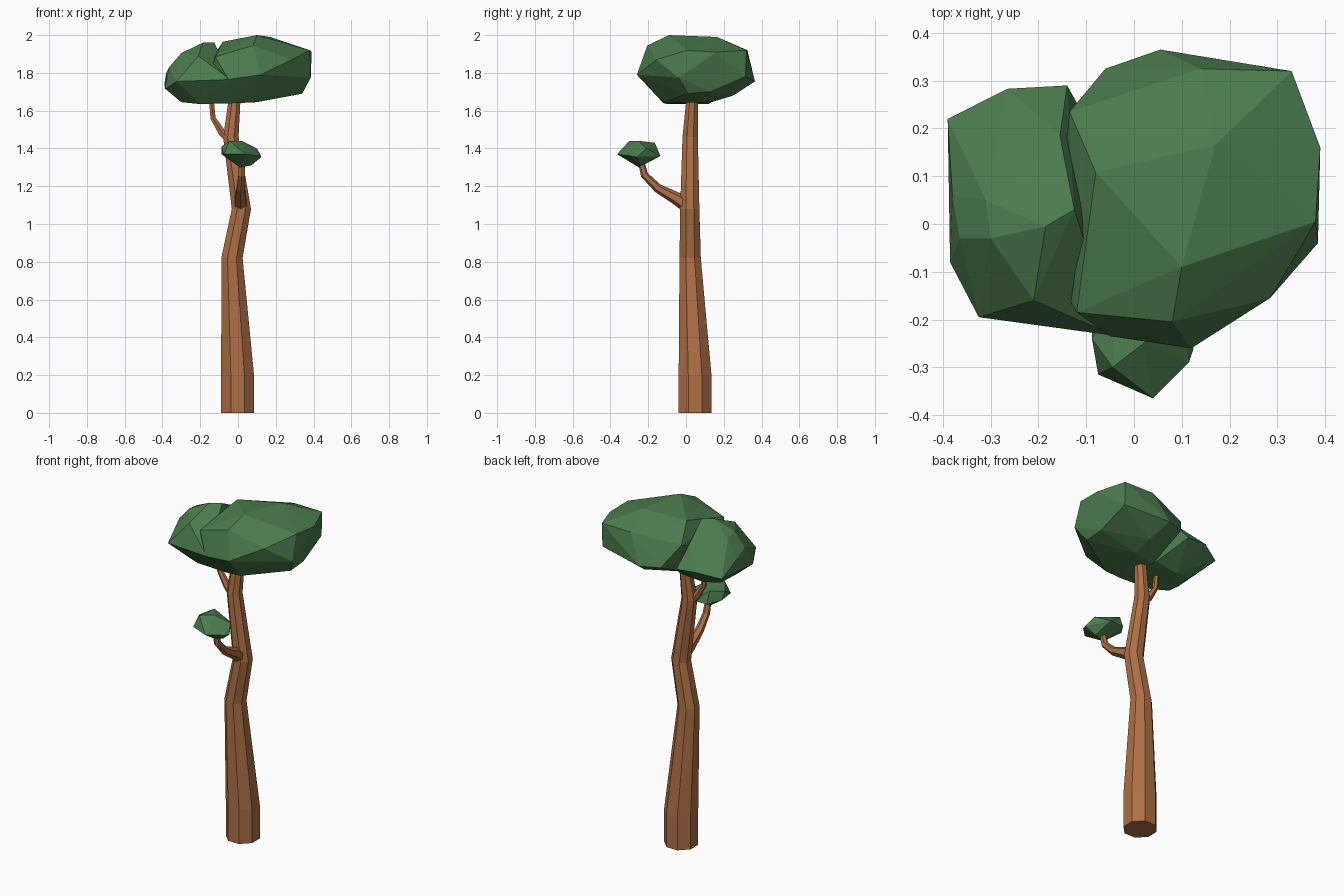
import bpy, bmesh, math
from mathutils import Vector


def material(name, rgb):
    m = bpy.data.materials.new(name)
    m.diffuse_color = (*rgb, 1)
    return m


bark = material("bark_brown", (0.42, 0.16, 0.06))
leaf = material("leaf_green", (0.072, 0.20, 0.075))


def finish(name, bm, mat):
    bmesh.ops.recalc_face_normals(bm, faces=bm.faces)
    me = bpy.data.meshes.new(name)
    bm.to_mesh(me)
    bm.free()
    me.materials.append(mat)
    ob = bpy.data.objects.new(name, me)
    bpy.context.collection.objects.link(ob)
    return ob


def tube(name, path, sides, upright=False):
    """Faceted tube through (x, y, z, radius) stations, capped at both ends."""
    bm = bmesh.new()
    pts = [Vector(p[:3]) for p in path]
    rings = []
    for i, p in enumerate(pts):
        d = pts[min(i + 1, len(pts) - 1)] - pts[max(i - 1, 0)]
        if upright:
            d = Vector((0, 0, 1))
        u = Vector((1, 0, 0))
        u = (u - d * u.dot(d) / d.length_squared).normalized()
        v = d.normalized().cross(u)
        ring = []
        for k in range(sides):
            a = 2 * math.pi * (k + 0.5) / sides
            ring.append(bm.verts.new(p + (u * math.cos(a) + v * math.sin(a)) * path[i][3]))
        rings.append(ring)
    for a, b in zip(rings, rings[1:]):
        for k in range(sides):
            j = (k + 1) % sides
            bm.faces.new((a[k], a[j], b[j], b[k]))
    bm.faces.new(rings[0])
    bm.faces.new(rings[-1])
    return finish(name, bm, bark)


def clump(name, points):
    """Chunky leaf clump: the convex hull of a few corner points."""
    bm = bmesh.new()
    verts = [bm.verts.new(p) for p in points]
    r = bmesh.ops.convex_hull(bm, input=verts)
    junk = {g for g in r["geom_interior"] + r["geom_unused"] if isinstance(g, bmesh.types.BMVert)}
    bmesh.ops.delete(bm, geom=list(junk), context="VERTS")
    return finish(name, bm, leaf)


# Trunk and its two branches
tube("trunk", [(-0.002, 0.048, 0, 0.094), (-0.002, 0.048, 0.2, 0.094),
               (-0.032, 0.022, 0.82, 0.061), (0.018, 0.02, 1.08, 0.055),
               (-0.038, 0.022, 1.46, 0.044), (-0.018, 0.033, 1.66, 0.034),
               (-0.012, 0.036, 1.75, 0.028)], 8, upright=True)
tube("lower_branch", [(0.015, 0.0, 1.10, 0.036), (0.012, -0.05, 1.135, 0.034),
                      (0.015, -0.15, 1.19, 0.024), (0.02, -0.22, 1.26, 0.020),
                      (0.02, -0.245, 1.36, 0.016)], 6)
tube("upper_branch", [(-0.04, 0.02, 1.44, 0.026), (-0.085, 0.02, 1.485, 0.022),
                      (-0.132, 0.02, 1.56, 0.016), (-0.145, 0.02, 1.70, 0.014)], 6)

# Main crown
clump("main_crown", [
    (0.10, -0.09, 2.0), (0.17, 0.165, 1.99), (-0.08, 0.108, 1.965),
    (0.08, -0.205, 1.945), (-0.12, -0.185, 1.885), (0.12, -0.26, 1.79),
    (0.285, -0.155, 1.87), (0.38, 0.005, 1.92), (0.385, -0.04, 1.775),
    (0.39, 0.16, 1.91), (0.33, 0.32, 1.92), (0.33, 0.315, 1.78),
    (0.055, 0.365, 1.755), (0.14, 0.325, 1.92), (-0.135, 0.235, 1.88),
    (-0.06, 0.325, 1.76), (0.34, 0.13, 1.70), (0.34, 0.01, 1.69),
    (0.10, -0.12, 1.645), (0.0, -0.12, 1.64), (0.10, 0.135, 1.645),
    (0.10, 0.25, 1.68), (-0.05, 0.1, 1.65), (-0.05, -0.235, 1.765),
    (-0.17, -0.1, 1.74)])

# Side crown on the upper branch
clump("side_crown", [
    (-0.185, -0.005, 1.96), (-0.125, 0.03, 1.96), (-0.21, -0.16, 1.89),
    (-0.30, -0.03, 1.905), (-0.365, -0.03, 1.83), (-0.31, 0.05, 1.89),
    (-0.38, 0.06, 1.80), (-0.39, 0.22, 1.74), (-0.385, -0.08, 1.715),
    (-0.325, -0.195, 1.755), (-0.265, 0.283, 1.77), (-0.14, 0.29, 1.76),
    (-0.155, 0.185, 1.88), (-0.30, -0.06, 1.645), (-0.20, -0.10, 1.635),
    (-0.20, 0.12, 1.635), (-0.30, 0.10, 1.65), (-0.04, -0.234, 1.765),
    (0.0, -0.12, 1.64), (-0.05, 0.13, 1.65)])

# Small leaf clump on the lower branch
clump("small_clump", [
    (-0.088, -0.24, 1.41), (-0.045, -0.30, 1.44), (0.02, -0.25, 1.44),
    (-0.04, -0.165, 1.43), (0.10, -0.21, 1.40), (0.125, -0.26, 1.355),
    (0.115, -0.29, 1.36), (0.04, -0.365, 1.37), (-0.075, -0.315, 1.37),
    (0.07, -0.24, 1.31), (0.01, -0.25, 1.30), (0.05, -0.135, 1.36),
    (-0.04, -0.14, 1.36), (-0.088, -0.21, 1.37)])
